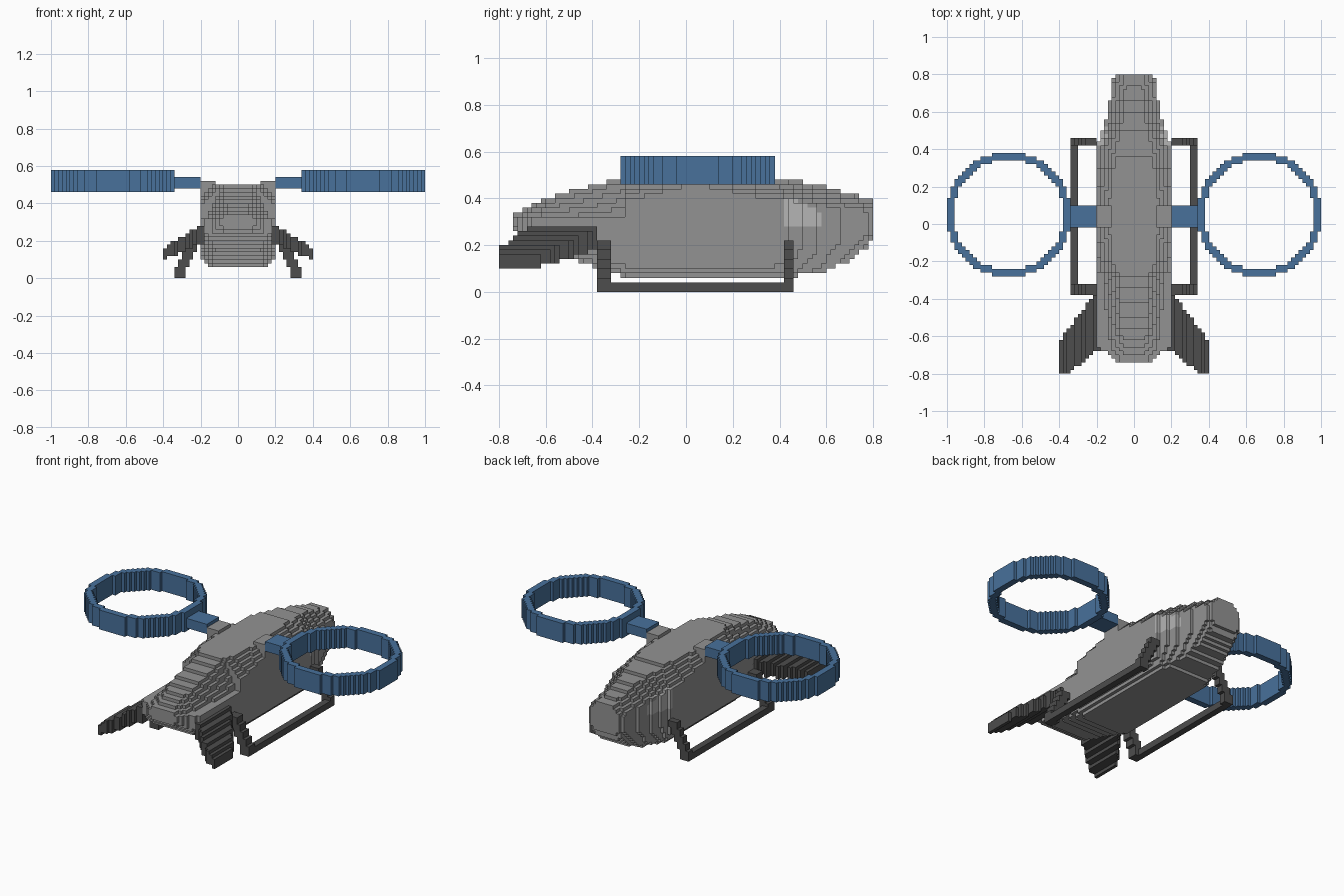
import bpy, math

cube = bpy.data.objects.get("Cube")
if cube:
    bpy.data.objects.remove(cube, do_unlink=True)

V = 0.02  # edge of one block


def material(name, rgb):
    m = bpy.data.materials.new(name)
    m.use_nodes = True
    m.diffuse_color = (*rgb, 1)
    bsdf = next(n for n in m.node_tree.nodes if n.type == 'BSDF_PRINCIPLED')
    bsdf.inputs["Base Color"].default_value = (*rgb, 1)
    return m


GREY = material("hull grey", (0.29, 0.29, 0.29))
LIGHT = material("window light grey", (0.46, 0.46, 0.46))
DARK = material("dark grey", (0.075, 0.075, 0.075))
BLUE = material("rotor blue", (0.065, 0.165, 0.33))

SIDES = [((1, 0, 0), ((1, 0, 0), (1, 1, 0), (1, 1, 1), (1, 0, 1))),
         ((-1, 0, 0), ((0, 0, 0), (0, 0, 1), (0, 1, 1), (0, 1, 0))),
         ((0, 1, 0), ((0, 1, 0), (0, 1, 1), (1, 1, 1), (1, 1, 0))),
         ((0, -1, 0), ((0, 0, 0), (1, 0, 0), (1, 0, 1), (0, 0, 1))),
         ((0, 0, 1), ((0, 0, 1), (1, 0, 1), (1, 1, 1), (0, 1, 1))),
         ((0, 0, -1), ((0, 0, 0), (0, 1, 0), (1, 1, 0), (1, 0, 0)))]


def blocks(name, inside, lo, hi, mats, pick=None, mirror=1):
    """Fill a rule with small blocks and keep only the outer faces."""
    rng = [range(round(a / V), round(b / V)) for a, b in zip(lo, hi)]
    cells = {(i, j, k) for i in rng[0] for j in rng[1] for k in rng[2]
             if inside((i + .5) * V, (j + .5) * V, (k + .5) * V)}
    index, faces, slots = {}, [], []
    for c in sorted(cells):
        slot = pick(*[(n + .5) * V for n in c]) if pick else 0
        for d, corners in SIDES:
            if tuple(a + b for a, b in zip(c, d)) in cells:
                continue
            keys = [tuple(a + b for a, b in zip(c, q)) for q in corners]
            face = [index.setdefault(q, len(index)) for q in keys]
            faces.append(face if mirror > 0 else face[::-1])
            slots.append(slot)
    me = bpy.data.meshes.new(name)
    me.from_pydata([(x * V * mirror, y * V, z * V) for x, y, z in index], [], faces)
    for m in mats:
        me.materials.append(m)
    me.polygons.foreach_set("material_index", slots)
    me.update()
    ob = bpy.data.objects.new(name, me)
    bpy.context.collection.objects.link(ob)
    return ob


def lerp(table, t):
    """Interpolate the rows of a table keyed by the first column."""
    if t <= table[0][0]:
        return table[0][1:]
    for a, b in zip(table, table[1:]):
        if t <= b[0]:
            f = (t - a[0]) / (b[0] - a[0])
            return [p + (q - p) * f for p, q in zip(a[1:], b[1:])]
    return table[-1][1:]


# Hull sections: y, bottom z, bottom half width, side start z, side end z,
# side half width, half width above the shelf, top half width, top z
HULL = [
    (-.74, .28, .07, .30, .32, .08, .08, .05, .34),
    (-.69, .23, .10, .27, .32, .15, .12, .06, .355),
    (-.66, .20, .12, .27, .32, .20, .14, .06, .37),
    (-.54, .145, .12, .24, .32, .20, .15, .07, .42),
    (-.42, .12, .13, .18, .32, .20, .16, .07, .45),
    (-.27, .07, .14, .13, .32, .20, .17, .08, .49),
    (-.26, .06, .14, .12, .38, .20, .20, .10, .495),
    (-.04, .06, .14, .12, .44, .20, .20, .12, .50),
    (.12, .06, .14, .12, .44, .20, .20, .12, .50),
    (.30, .06, .14, .12, .40, .20, .20, .10, .50),
    (.42, .06, .14, .14, .39, .20, .20, .09, .48),
    (.50, .075, .13, .20, .37, .17, .17, .07, .47),
    (.60, .09, .11, .20, .36, .14, .14, .05, .45),
    (.70, .13, .08, .22, .35, .125, .125, .04, .42),
    (.77, .19, .07, .25, .35, .11, .11, .05, .40),
    (.80, .25, .07, .27, .36, .10, .10, .05, .39)]


def hull(x, y, z):
    x = abs(x)
    if .12 < x < .2 and -.02 < y < .1 and .4 < z < .52:  # arm pads
        return True
    zb, wb, zl, zs, ws, wj, wt, zt = lerp(HULL, y)
    if not zb <= z <= zt:
        return False
    if z < zl:
        f = (z - zb) / (zl - zb)
        return x <= wb + (ws - wb) * math.sqrt(f)
    if z < zs:
        return x <= ws
    f = (z - zs) / (zt - zs)
    return x <= wj + (wt - wj) * f


def window(x, y, z):
    return int(abs(x) > .11 and .42 < y < .58 and .28 < z < .405 - max(0, y - .46) * .5)


blocks("hull", hull, (-.2, -.74, .06), (.2, .8, .52), [GREY, LIGHT], window)


# Rotor rings, arms, skids and fins, described on the +x side
def ring(x, y, z):
    return .296 < math.hypot(x - .67, y - .05) < .333


def arm(x, y, z):
    return True


def skid(x, y, z):
    rail = z < .04 and .30 < x < .34
    leg = (y < -.32 or y > .42) and abs(x - (.315 - (z - .02) * .48)) < .03
    return rail or leg


def fin(x, y, z):
    t = (x - .2) / .2
    front = -.68 - .12 * min(1, t * 1.3)
    back = -.36 - .27 * t
    mid = .235 - .105 * t
    return front < y < back and abs(z - mid) < .05 - .02 * t


PARTS = [("rotor_ring", ring, (.34, -.28, .46), (1, .38, .58), BLUE),
         ("rotor_arm", arm, (.2, -.02, .48), (.34, .1, .54), BLUE),
         ("landing_skid", skid, (.18, -.38, 0), (.34, .46, .22), DARK),
         ("fin", fin, (.18, -.8, .1), (.4, -.36, .28), DARK)]

for side, sign in (("left", 1), ("right", -1)):
    for name, rule, lo, hi, mat in PARTS:
        blocks(f"{side}_{name}", rule, lo, hi, [mat], mirror=sign)
